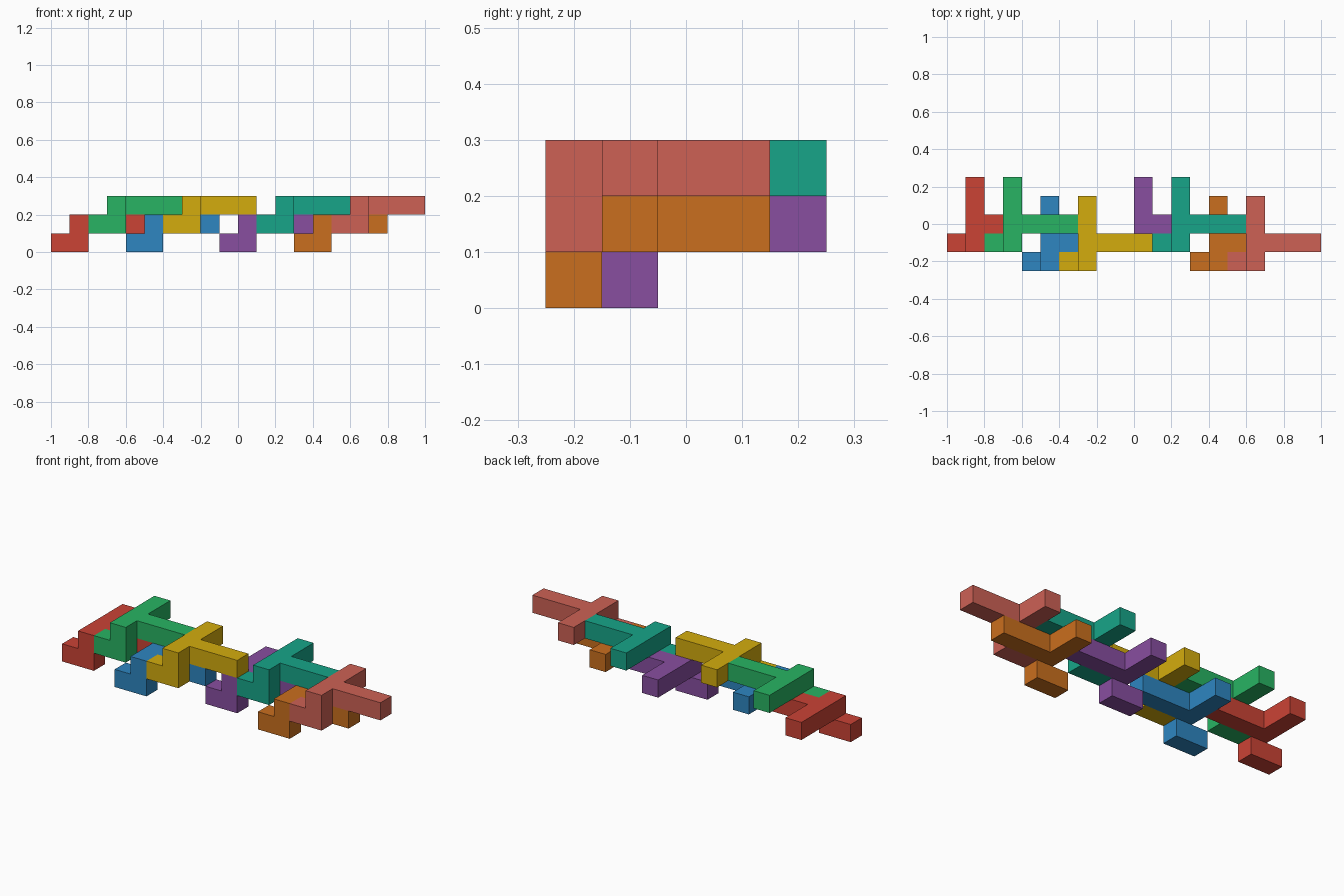
import bpy, bmesh
from mathutils import Vector

if "Cube" in bpy.data.objects:
    bpy.data.objects.remove(bpy.data.objects["Cube"])

U = 0.1                              # edge of one unit cube
ORIGIN = Vector((-1.0, -0.25, 0.0))  # corner of the unit grid

# One interlocking piece: foot pair, long cross bar, forward arm
FOOT = [(0, 1, 0), (1, 1, 0)]
CROSS_BAR = [(1, j, 1) for j in range(1, 5)]
ARM = [(i, 2, 1) for i in range(2, 5)]
CELLS = FOOT + CROSS_BAR + ARM
DIRECTIONS = [Vector(s * int(a == b) for b in range(3)) for a in range(3) for s in (-1, 1)]


def linear(hex_code):
    rgb = [int(hex_code[i:i + 2], 16) / 255 for i in (0, 2, 4)]
    return [c / 12.92 if c <= 0.04045 else ((c + 0.055) / 1.055) ** 2.4 for c in rgb] + [1.0]


def piece(name, shift, colour):
    bm = bmesh.new()
    # Outer skin of the joined cubes
    for cell in CELLS:
        for d in DIRECTIONS:
            if tuple(int(c + e) for c, e in zip(cell, d)) in CELLS:
                continue
            u = Vector((d.y, d.z, d.x))
            v = d.cross(u)
            centre = Vector(cell) + Vector((0.5, 0.5, 0.5)) + d / 2
            corners = [centre + (u * a + v * b) / 2 for a, b in ((-1, -1), (1, -1), (1, 1), (-1, 1))]
            bm.faces.new([bm.verts.new(p * U) for p in corners])
    bmesh.ops.remove_doubles(bm, verts=bm.verts, dist=1e-4)
    bmesh.ops.recalc_face_normals(bm, faces=bm.faces)
    bmesh.ops.dissolve_limit(bm, angle_limit=0.01, verts=bm.verts, edges=bm.edges)
    mesh = bpy.data.meshes.new(name)
    bm.to_mesh(mesh)
    bm.free()
    obj = bpy.data.objects.new(name, mesh)
    obj.location = ORIGIN + Vector(shift) * U
    bpy.context.collection.objects.link(obj)
    mat = bpy.data.materials.new(name + "_colour")
    mat.diffuse_color = linear(colour)
    mat.use_nodes = True
    mat.node_tree.nodes["Principled BSDF"].inputs["Base Color"].default_value = mat.diffuse_color
    mesh.materials.append(mat)


# Lower row, then the same row stepped up and along on top of it
STEPS = [(0, 0, 0), (4, -1, 0), (9, 0, 0), (13, -1, 0)]
LOWER = [("red", "cb4335"), ("blue", "2e86c1"), ("purple", "884ea0"), ("orange", "ca6f1e")]
UPPER = [("green", "28b463"), ("yellow", "d4ac0d"), ("teal", "17a589"), ("salmon", "cd6155")]
for row, colours, (dx, dz) in (("lower", LOWER, (0, 0)), ("upper", UPPER, (2, 1))):
    for (x, y, z), (label, colour) in zip(STEPS, colours):
        piece(f"{row}_{label}_block", (x + dx, y, z + dz), colour)
